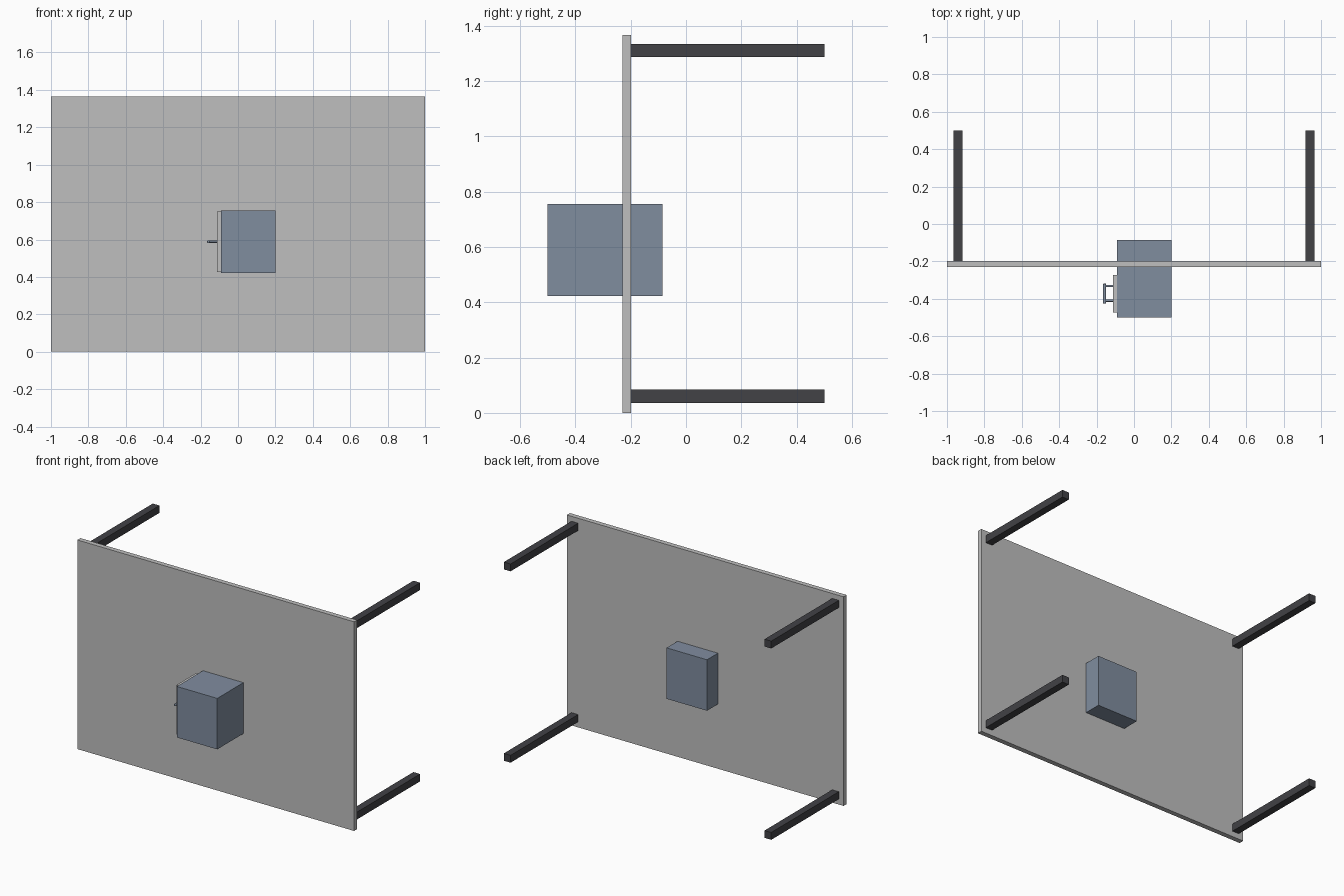
import bpy
from mathutils import Vector

cube = bpy.data.objects.get("Cube")
if cube:
    bpy.data.objects.remove(cube, do_unlink=True)


def material(name, rgb):
    mat = bpy.data.materials.new(name)
    mat.use_nodes = True
    color = (*rgb, 1)
    mat.diffuse_color = color
    mat.node_tree.nodes["Principled BSDF"].inputs["Base Color"].default_value = color
    return mat


light_grey = material("light grey", (0.52, 0.52, 0.52))
slate_blue = material("slate blue", (0.216, 0.266, 0.347))
charcoal = material("charcoal", (0.054, 0.054, 0.061))


def box(name, low, high, mat):
    """Box between two opposite corners."""
    low, high = Vector(low), Vector(high)
    bpy.ops.mesh.primitive_cube_add(size=1, location=(low + high) / 2)
    obj = bpy.context.object
    obj.name = name
    obj.scale = high - low
    bpy.ops.object.transform_apply(location=False, rotation=False, scale=True)
    obj.data.materials.append(mat)
    return obj


def rod(name, start, end, radius, mat):
    """Round rod between two points."""
    start, end = Vector(start), Vector(end)
    axis = end - start
    bpy.ops.mesh.primitive_cylinder_add(vertices=24, radius=radius, depth=axis.length,
                                        location=(start + end) / 2)
    obj = bpy.context.object
    obj.name = name
    obj.rotation_euler = axis.to_track_quat("Z", "Y").to_euler()
    obj.data.materials.append(mat)
    bpy.ops.object.shade_smooth_by_angle()
    return obj


# Upright panel
box("panel", (-1, -0.23, 0), (1, -0.198, 1.366), light_grey)

# Four square legs behind the panel corners
for side, x in (("right", -0.942), ("left", 0.942)):
    for level, z in (("lower", 0.06), ("upper", 1.31)):
        box(f"{level}_{side}_leg", (x - 0.024, -0.198, z - 0.024),
            (x + 0.024, 0.5, z + 0.024), charcoal)

# Cabinet passing through the panel, with a door on its right side
box("cabinet", (-0.092, -0.5, 0.422), (0.2, -0.085, 0.755), slate_blue)
box("door", (-0.112, -0.473, 0.427), (-0.092, -0.272, 0.75), light_grey)

# Bar handle on two posts
for name, y in (("front", -0.41), ("rear", -0.332)):
    rod(f"{name}_handle_post", (-0.112, y, 0.588), (-0.157, y, 0.588), 0.006, slate_blue)
bar = rod("handle_bar", (-0.157, -0.426, 0.588), (-0.157, -0.318, 0.588), 0.008, slate_blue)
bevel = bar.modifiers.new("rounded_ends", "BEVEL")
bevel.width = 0.003
bevel.segments = 2
